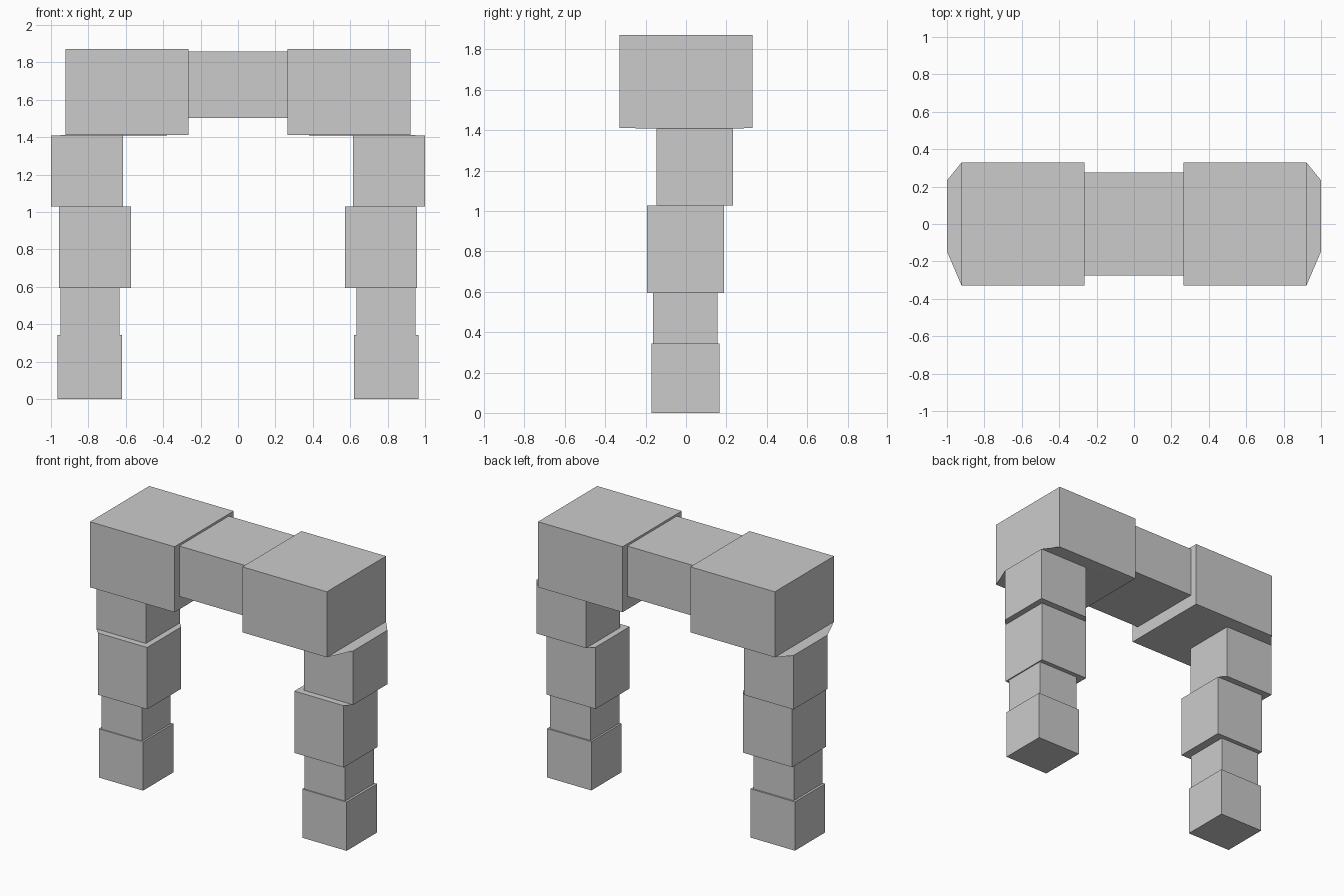
import bpy, bmesh

if "Cube" in bpy.data.objects:
    bpy.data.objects.remove(bpy.data.objects["Cube"])

# Leg blocks, bottom to top: x0, x1, y0, y1, z0, z1 (last one is the corner block)
BLOCKS = [
    (0.62, 0.965, -0.17, 0.167, 0.0, 0.343),
    (0.633, 0.949, -0.163, 0.156, 0.343, 0.593),
    (0.573, 0.957, -0.192, 0.187, 0.593, 1.028),
    (0.615, 1.0, -0.147, 0.233, 1.028, 1.408),
    (0.264, 0.922, -0.329, 0.329, 1.411, 1.872),
]
BEAM_Y, BEAM_Z0, BEAM_Z1 = 0.276, 1.502, 1.857

bm = bmesh.new()


def ring(points):
    return [bm.verts.new(p) for p in points]


def bridge(a, b, skip=None):
    """Join two four-point loops, optionally leaving one side open."""
    for i in range(4):
        if i != skip:
            j = (i + 1) % 4
            bm.faces.new((a[i], a[j], b[j], b[i]))


# Leg and corner block: one continuous skin of stacked rings with flat ledges
rings = []
for x0, x1, y0, y1, z0, z1 in BLOCKS:
    for z in (z0, z1):
        rings.append(ring([(x0, y0, z), (x1, y0, z), (x1, y1, z), (x0, y1, z)]))
for a, b in zip(rings[:-2], rings[1:-1]):
    bridge(a, b)
low, high = rings[-2:]
bridge(low, high, skip=3)
bm.faces.new(rings[0][::-1])
bm.faces.new(high)

# Half of the crossbeam, drawn out of the corner block's inner side
inner = [low[3], low[0], high[0], high[3]]


def beam_ring(x):
    y = BEAM_Y
    return ring([(x, y, BEAM_Z0), (x, -y, BEAM_Z0), (x, -y, BEAM_Z1), (x, y, BEAM_Z1)])


root, middle = beam_ring(BLOCKS[-1][0]), beam_ring(0.0)
bridge(inner, root)
bridge(root, middle)

mesh = bpy.data.meshes.new("archway")
bm.to_mesh(mesh)
bm.free()
arch = bpy.data.objects.new("archway", mesh)
bpy.context.collection.objects.link(arch)

# Other half of the arch
mirror = arch.modifiers.new("mirror", 'MIRROR')
mirror.use_axis[0] = True
mirror.use_clip = True
